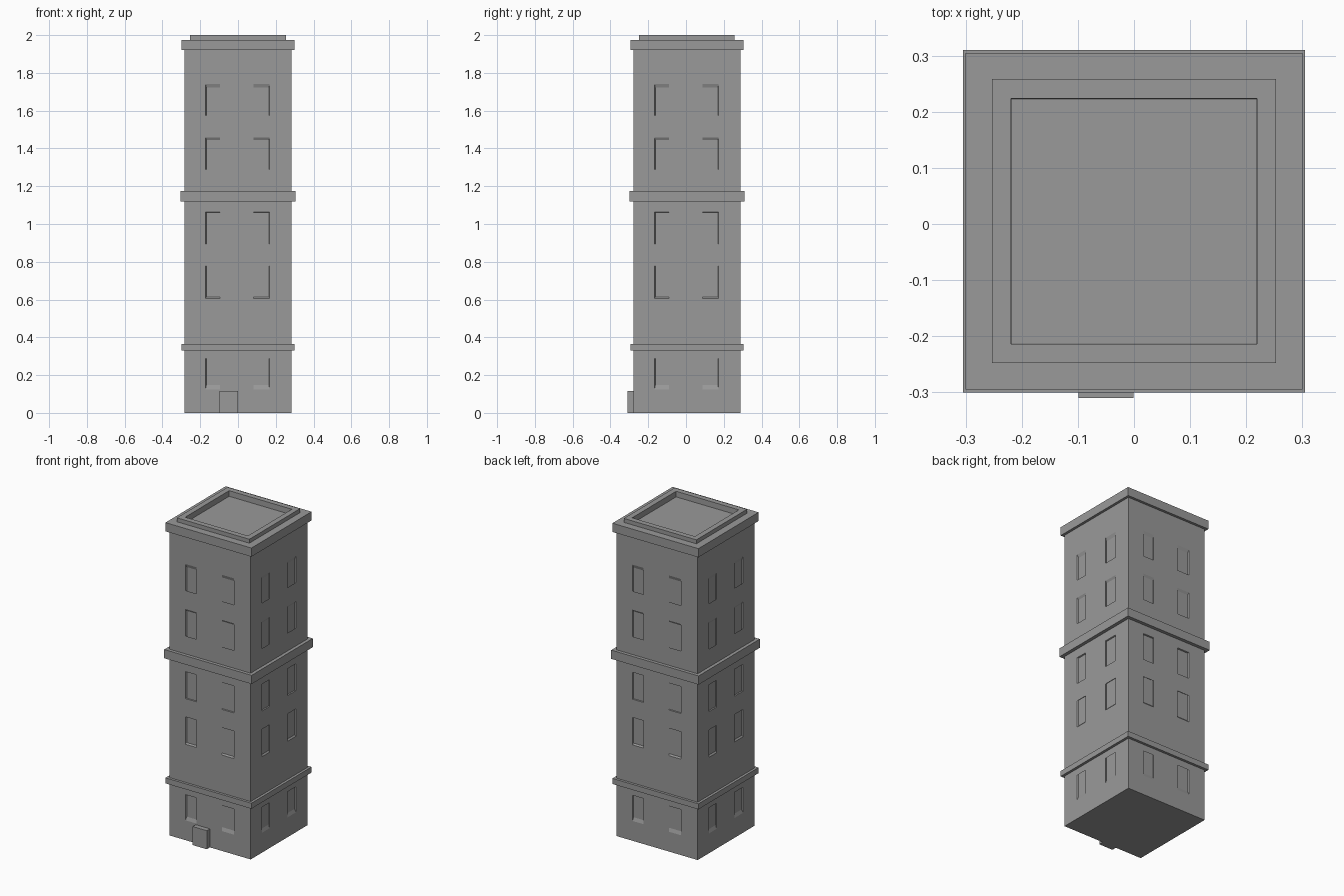
import bpy
import bmesh
from mathutils import Matrix, Vector
from math import pi

if "Cube" in bpy.data.objects:
    bpy.data.objects.remove(bpy.data.objects["Cube"])

HALF = 0.284      # half width of the tower walls
SHIFT = 0.005     # tower sits slightly behind centre, the door in front
SHRINK = 0.974    # window panes shrink towards the tower's middle
MID_Z = 0.95

stone = bpy.data.materials.new("grey stone")
stone.use_nodes = True
GREY = (0.32, 0.32, 0.32, 1)
stone.diffuse_color = GREY
stone.node_tree.nodes["Principled BSDF"].inputs["Base Color"].default_value = GREY


def finish(name, bm):
    """Turn a bmesh into a named stone object."""
    bmesh.ops.remove_doubles(bm, verts=bm.verts, dist=1e-5)
    bmesh.ops.recalc_face_normals(bm, faces=bm.faces)
    mesh = bpy.data.meshes.new(name)
    bm.to_mesh(mesh)
    bm.free()
    mesh.materials.append(stone)
    obj = bpy.data.objects.new(name, mesh)
    bpy.context.collection.objects.link(obj)
    obj.location.y = SHIFT
    return obj


def square_loft(name, profile, cap_end=False, closed=False):
    """Sweep a (half width, height) profile around a square plan."""
    bm = bmesh.new()
    rings = []
    for h, z in profile:
        corners = ((-h, -h), (h, -h), (h, h), (-h, h))
        rings.append([bm.verts.new((x, y, z)) for x, y in corners])
    pairs = list(zip(rings, rings[1:]))
    if closed:
        pairs.append((rings[-1], rings[0]))
    for a, b in pairs:
        for i in range(4):
            j = (i + 1) % 4
            bm.faces.new((a[i], a[j], b[j], b[i]))
    if cap_end:
        bm.faces.new(rings[-1])
    return finish(name, bm)


def band(name, half, low, high):
    inner = HALF - 0.004
    square_loft(name, [(inner, low), (half, low), (half, high), (inner, high)], closed=True)


# Tower walls: four equal facades with two columns of recessed windows
columns = [(-0.172, -0.096), (0.082, 0.168)]
rows = [(0.125, 0.287), (0.605, 0.778), (0.893, 1.063), (1.288, 1.458), (1.575, 1.742)]
x_cuts = [-HALF] + [x for c in columns for x in c] + [HALF]
z_cuts = [0] + [z for r in rows for z in r] + [1.93]

bm = bmesh.new()
for side in range(4):
    turn = Matrix.Rotation(side * pi / 2, 3, "Z")
    for i, (x0, x1) in enumerate(zip(x_cuts, x_cuts[1:])):
        for k, (z0, z1) in enumerate(zip(z_cuts, z_cuts[1:])):
            outer = [Vector((x, -HALF, z)) for x, z in ((x0, z0), (x1, z0), (x1, z1), (x0, z1))]
            rim = [bm.verts.new(turn @ p) for p in outer]
            if i % 2 and k % 2:
                middle = Vector((0, 0, MID_Z))
                pane = [bm.verts.new(turn @ (middle + (p - middle) * SHRINK)) for p in outer]
                for n in range(4):
                    m = (n + 1) % 4
                    bm.faces.new((rim[n], rim[m], pane[m], pane[n]))
                bm.faces.new(pane)
            else:
                bm.faces.new(rim)
bm.faces.new([bm.verts.new((x * HALF, y * HALF, 0)) for x, y in ((-1, -1), (-1, 1), (1, 1), (1, -1))])
finish("tower_walls", bm)

# Projecting string courses
band("lower_band", 0.30, 0.33, 0.365)
band("middle_band", 0.305, 1.12, 1.175)

# Cornice, parapet and sunken flat roof in one swept profile
square_loft("cornice_and_roof", [
    (HALF - 0.004, 1.92), (0.30, 1.92), (0.30, 1.975), (0.253, 1.975),
    (0.253, 2.0), (0.219, 2.0), (0.218, 1.965)], cap_end=True)

# Front door slab
bm = bmesh.new()
bmesh.ops.create_cube(bm, size=1)
bmesh.ops.scale(bm, vec=(0.098, 0.04, 0.117), verts=bm.verts)
bmesh.ops.translate(bm, vec=(-0.05, -0.295, 0.0585), verts=bm.verts)
finish("front_door", bm)
